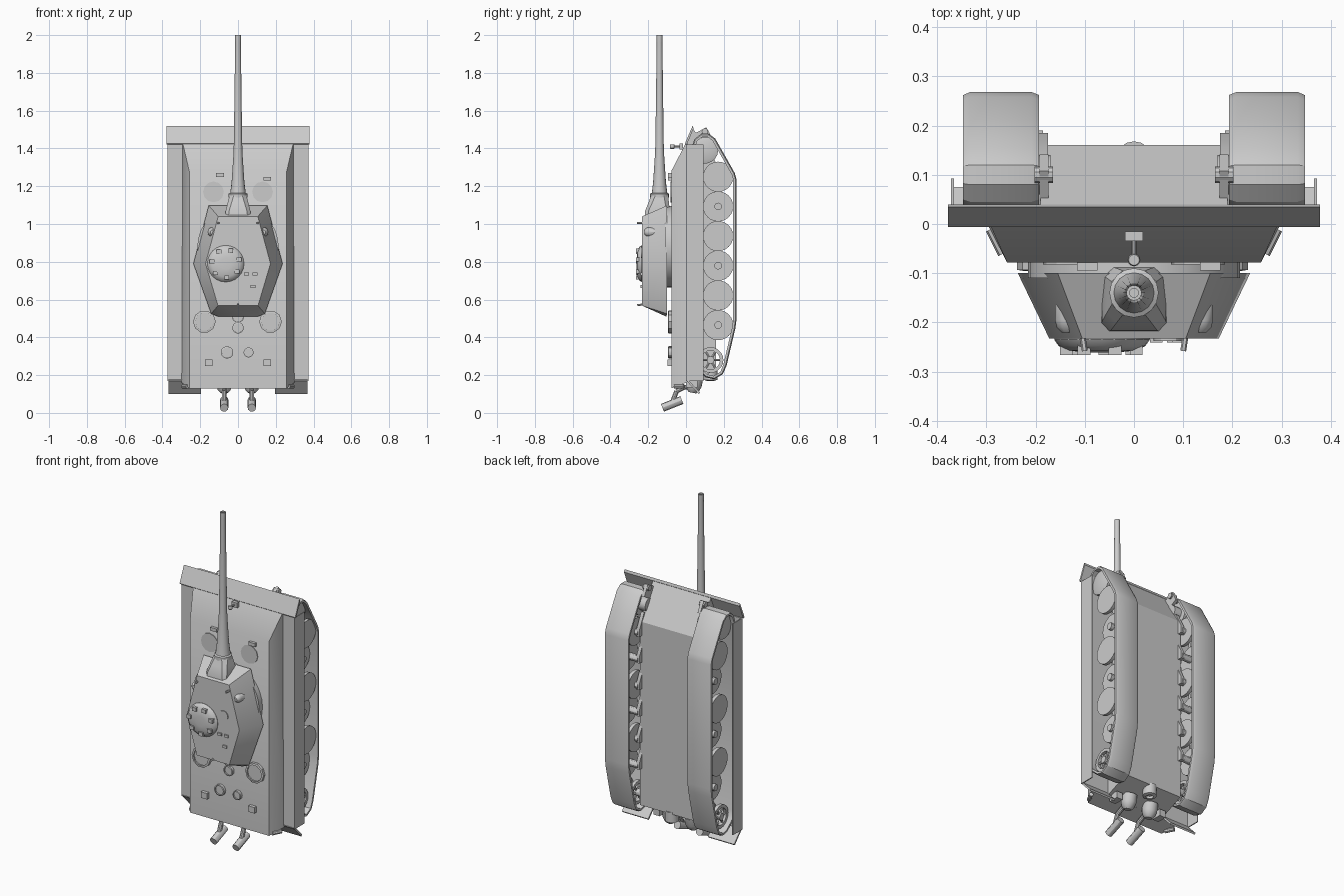
import bpy, bmesh, math
from mathutils import Vector

if "Cube" in bpy.data.objects:
    bpy.data.objects.remove(bpy.data.objects["Cube"])

def finish(name, bm):
    bmesh.ops.recalc_face_normals(bm, faces=bm.faces)
    me = bpy.data.meshes.new(name)
    bm.to_mesh(me)
    bm.free()
    ob = bpy.data.objects.new(name, me)
    bpy.context.collection.objects.link(ob)
    return ob

def hull(name, pts, mirror=True):
    """Convex solid; points are mirrored over x when asked."""
    bm = bmesh.new()
    for x, y, z in pts:
        bm.verts.new((x, y, z))
        if mirror:
            bm.verts.new((-x, y, z))
    bmesh.ops.convex_hull(bm, input=bm.verts)
    bmesh.ops.dissolve_limit(bm, angle_limit=0.02, verts=bm.verts, edges=bm.edges)
    return finish(name, bm)

def box(name, c, s, rx=0.0):
    pts = []
    for i in (-.5, .5):
        for j in (-.5, .5):
            for k in (-.5, .5):
                y, z = j * s[1], k * s[2]
                pts.append((c[0] + i * s[0], c[1] + y * math.cos(rx) - z * math.sin(rx),
                            c[2] + y * math.sin(rx) + z * math.cos(rx)))
    return hull(name, pts, False)

def loft(name, rings, caps=True, closed=False):
    bm = bmesh.new()
    vs = [[bm.verts.new(p) for p in r] for r in rings]
    n = len(vs[0])
    for a, b in zip(vs, vs[1:] + ([vs[0]] if closed else [])):
        for i in range(n):
            bm.faces.new((a[i], a[(i + 1) % n], b[(i + 1) % n], b[i]))
    if caps and not closed:
        bm.faces.new(vs[0])
        bm.faces.new(vs[-1])
    return finish(name, bm)

def lathe(name, origin, axis, prof, n=16):
    """Revolve (radius, distance) pairs round an axis from origin."""
    q = Vector(axis).to_track_quat('Z', 'Y')
    o = Vector(origin)
    return loft(name, [[o + q @ Vector((r * math.cos(2 * math.pi * i / n), r * math.sin(2 * math.pi * i / n), d))
                        for i in range(n)] for r, d in prof])

def rod(name, a, b, r, n=12):
    a, b = Vector(a), Vector(b)
    return lathe(name, a, b - a, [(r, 0), (r, (b - a).length)], n)

# Hull: upper superstructure, lower tub, fenders, skirts and flaps
hull("upper_hull", [(.258, -.078, .13), (.258, -.078, 1.28), (.298, 0, .16), (.293, 0, 1.43), (.298, .008, .163), (.293, .008, 1.43)])
hull("lower_hull", [(.19, 0, .16), (.19, 0, 1.43), (.19, .038, 1.505), (.19, .16, 1.31), (.19, .16, .225)])
hull("front_plate", [(.378, -.002, 1.42), (.378, .04, 1.505), (.378, .035, 1.52), (.378, -.006, 1.425), (.378, .004, 1.42)])
for s in (-1, 1):
    box("fender", (s * .28, .005, .795), (.18, .01, 1.25))
    box("side_skirt", (s * .369, .047, .795), (.006, .09, 1.25))
    hull("rear_flap", [(s * x, y, z) for x in (.195, .367)
                       for y, z in ((-.002, .175), (.006, .18), (.075, .108), (.068, .10))], False)
    rod("rear_clip", (s * .265, -.06, .14), (s * .29, -.01, .14), .012, 8)

# Turret
hull("turret", [(.155, -.10, 1.098), (.236, -.10, .79), (.142, -.10, .525), (.105, -.105, .51),
                (.105, -.233, 1.04), (.172, -.233, .79), (.106, -.233, .568)])
lathe("turret_ring", (0, -.07, .88), (0, -1, 0), [(.215, 0), (.215, .04)], 32)
def mantlet_ring(z, h, c, k):
    pts = [(-h + c, -h), (h - c, -h), (h, -h + c), (h, h - c), (h - c, h), (-h + c, h), (-h, h - c), (-h, -h + c)]
    return [(x, y - k, z) for x, y in pts]
loft("mantlet", [mantlet_ring(1.03, .067, .015, .152), mantlet_ring(1.07, .065, .018, .151),
                 mantlet_ring(1.11, .055, .02, .145), mantlet_ring(1.15, .045, .022, .14)])
lathe("gun_barrel", (0, -.14, 0), (0, 0, 1), [(.05, 1.14), (.05, 1.16), (.041, 1.165), (.034, 1.22), (.024, 1.37),
      (.022, 1.43), (.015, 1.96), (.0155, 1.965), (.0155, 2.0), (.009, 2.0), (.009, 1.93)], 16)

# Commander's cupola with periscopes
lathe("cupola", (-.065, -.22, .79), (0, -1, 0), [(.097, 0), (.097, .015), (.088, .028), (.07, .037), (.03, .041)], 24)
for i in range(7):
    a = 2 * math.pi * i / 7 + .3
    box("periscope", (-.065 + .073 * math.cos(a), -.256, .79 + .073 * math.sin(a)), (.026, .02, .022))

# Turret fittings
for s in (-1, 1):
    lathe("turret_bulge", (s * .135, -.165, .957), (0, -1, 0), [(.026, 0), (.026, .03), (.022, .045), (.012, .055)], 12)
    rod("lifting_hook", (s * .105, -.225, 1.005), (s * .1, -.258, 1.005), .006, 6)
rod("rear_hook", (0, -.225, .575), (0, -.258, .57), .006, 6)
for x, z in ((.045, .735), (.09, .735), (.08, .67)):
    box("roof_block", (x, -.235, z), (.025, .012, .015))
rod("roof_vent", (.07, -.23, .85), (.07, -.238, .85), .03)

# Engine deck
for x, z, r, n in ((-.178, .483, .06, 10), (.172, .483, .06, 10), (0, .51, .032, 16), (0, .45, .03, 16),
                   (-.058, .32, .033, 12), (.056, .32, .027, 12)):
    lathe("deck_cover", (x, -.075, z), (0, -1, 0), [(r, 0), (r, .018), (r * .8, .02), (r * .8, .012)], n)
for s in (-1, 1):
    box("deck_block", (s * .155, -.085, .265), (.04, .025, .035))
box("front_periscope_a", (-.095, -.083, 1.26), (.042, .022, .02))
box("front_periscope_b", (.155, -.083, 1.24), (.042, .022, .02))
for s in (-1, 1):
    rod("crew_hatch", (s * .13, -.076, 1.17), (s * .13, -.082, 1.17), .055)

# Headlamp on the front slope
box("lamp_base", (0, -.025, 1.41), (.036, .02, .03))
rod("lamp_stalk", (0, -.02, 1.41), (0, -.075, 1.41), .005, 8)
lathe("lamp", (0, -.073, 1.398), (0, 0, 1), [(.006, -.002), (.012, .004), (.013, .015), (.011, .022)], 12)

# Exhausts and rear plate
for s in (-1, 1):
    x = s * .073
    lathe("exhaust_cover", (x, .05, .19), (0, -.2, -1), [(.042, 0), (.042, .045), (.034, .07), (.02, .085)], 16)
    path = [(x, .035, .14), (x, -.01, .135), (x, -.05, .115), (x, -.075, .05)]
    for a, b in zip(path, path[1:]):
        rod("exhaust_pipe", a, b, .013, 10)
    rod("exhaust_tip", (x, -.125, .027), (x, -.022, .068), .022, 12)
    box("jack_block", (s * .15, .03, .155), (.04, .06, .04))
lathe("starter_housing", (0, .13, .235), (0, 0, -1), [(.038, 0), (.038, .06), (.02, .065), (.02, .05)], 16)

# Tracks: a beaded belt swept along a closed side profile
outline = [(.028, 1.40), (.045, 1.45), (.08, 1.478), (.12, 1.478), (.155, 1.452), (.21, 1.355), (.258, 1.27),
           (.268, 1.235), (.268, .50), (.262, .45), (.215, .25), (.195, .205), (.15, .178), (.105, .188),
           (.055, .23), (.03, .29)]
def offset(d):
    out, n = [], len(outline)
    for i in range(n):
        t = Vector(outline[(i + 1) % n]) - Vector(outline[i - 1])
        t.normalize()
        out.append(Vector(outline[i]) + d * Vector((t.y, -t.x)))
    return out
for s in (-1, 1):
    section = [(.193, .018), (.193, .006), (.208, 0), (.333, 0), (.347, .006), (.347, .018)]
    lines = [offset(d) for _, d in section]
    rings = [[(s * section[k][0], lines[k][i].x, lines[k][i].y) for k in range(6)] for i in range(len(outline))]
    loft("track", rings, closed=True)
    # Interleaved road wheels on torsion arms
    for i in range(6):
        z = 1.25 - .157 * i
        xs = ((.315, .335), (.205, .225)) if i % 2 == 0 else ((.25, .27), (.275, .295))
        for a, b in xs:
            lathe("road_wheel", (s * a, .17, z), (s, 0, 0), [(.08, 0), (.08, b - a)], 24)
        rod("wheel_axle", (s * .185, .17, z), (s * .315, .17, z), .02, 12)
        hull("swing_arm", [(s * x, y, zz) for x in (.175, .195)
             for y, zz in ((.155, z - .02), (.185, z - .02), (.185, z + .02), (.11, z + .10), (.14, z + .11))], False)
    # Drive sprocket, with final drive
    for x in (.215, .305):
        lathe("drive_sprocket", (s * x, .10, 1.39), (s, 0, 0), [(.07, 0), (.07, .015), (.05, .022)], 18)
    rod("final_drive", (s * .17, .10, 1.39), (s * .32, .10, 1.39), .04)
    # Spoked idler
    c = Vector((0, .13, .28))
    for x in (.22, .30):
        lathe("idler_rim", (s * x, c.y, c.z), (s, 0, 0), [(.068, 0), (.068, .02), (.05, .02), (.05, 0), (.068, 0)], 20)
        for k in range(6):
            a = k * math.pi / 3
            rod("idler_spoke", (s * (x + .01), c.y, c.z),
                (s * (x + .01), c.y + .055 * math.cos(a), c.z + .055 * math.sin(a)), .007, 6)
    rod("idler_axle", (s * .17, c.y, c.z), (s * .325, c.y, c.z), .02)
    # Tow lugs at the front
    box("tow_lug", (s * .183, .085, 1.46), (.018, .09, .07), .5)
    rod("tow_shackle", (s * .165, .10, 1.49), (s * .202, .10, 1.49), .017, 10)

# Shading
bpy.ops.object.select_all(action='SELECT')
bpy.context.view_layer.objects.active = bpy.context.collection.objects[0]
bpy.ops.object.shade_smooth_by_angle(angle=math.radians(30))

# Rims are rings, so drop their flat end caps
for ob in bpy.data.objects:
    if ob.name.startswith("idler_rim"):
        bm = bmesh.new()
        bm.from_mesh(ob.data)
        bmesh.ops.delete(bm, geom=[f for f in bm.faces if len(f.verts) > 4], context='FACES_ONLY')
        bmesh.ops.remove_doubles(bm, verts=bm.verts, dist=1e-5)
        bm.to_mesh(ob.data)
        bm.free()
